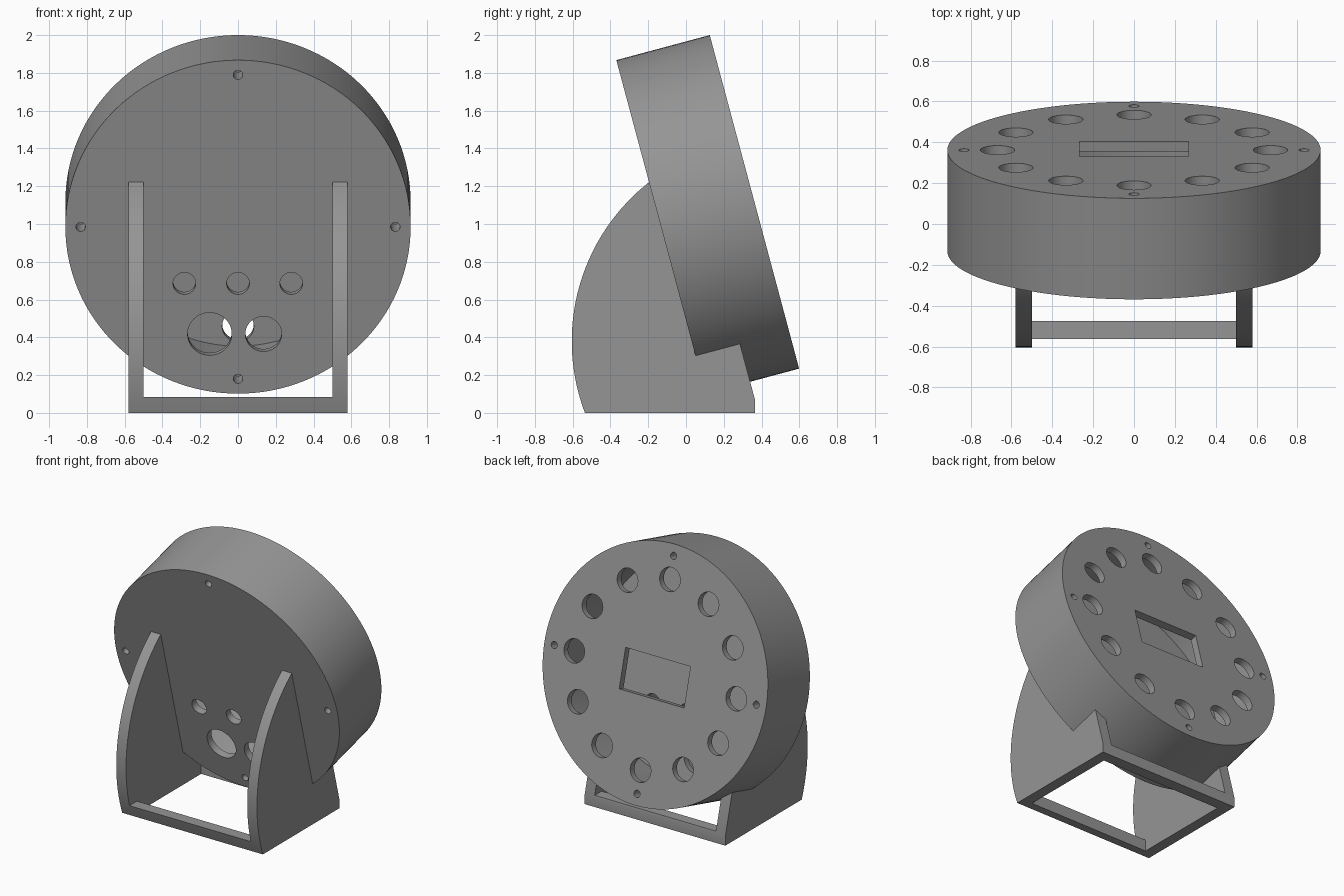
import bpy, math
from mathutils import Matrix, Vector

if "Cube" in bpy.data.objects:
    bpy.data.objects.remove(bpy.data.objects["Cube"])

grey = bpy.data.materials.new("plain grey")
grey.diffuse_color = (0.3, 0.3, 0.3, 1)
grey.use_nodes = True
grey.node_tree.nodes["Principled BSDF"].inputs["Base Color"].default_value = grey.diffuse_color

R, HALF, SKIN = 0.914, 0.256, 0.052
TILT = Matrix.Translation((0, 0.115, 1.051)) @ Matrix.Rotation(math.radians(105), 4, 'X')


def activate(ob):
    bpy.ops.object.select_all(action='DESELECT')
    ob.select_set(True)
    bpy.context.view_layer.objects.active = ob


def cylinder(name, r, z0, z1, x=0, y=0, sides=40):
    """Cylinder in the tilted housing frame; +z is the front face."""
    bpy.ops.mesh.primitive_cylinder_add(vertices=sides, radius=r, depth=z1 - z0)
    ob = bpy.context.object
    ob.name = name
    ob.matrix_world = TILT @ Matrix.Translation((x, y, (z0 + z1) / 2))
    return ob


def box(name, size, loc):
    bpy.ops.mesh.primitive_cube_add(size=1)
    ob = bpy.context.object
    ob.name = name
    ob.matrix_world = TILT @ Matrix.Translation(loc) @ Matrix.Diagonal((*size, 1))
    return ob


def cut(target, cutter):
    mod = target.modifiers.new("cut", 'BOOLEAN')
    mod.operation, mod.solver, mod.object = 'DIFFERENCE', 'EXACT', cutter
    bpy.context.view_layer.update()
    activate(target)
    bpy.ops.object.modifier_apply(modifier=mod.name)
    bpy.data.objects.remove(cutter)


def extrude_x(name, profile, x0, x1):
    """Solid with a (y, z) profile running from x0 to x1."""
    n = len(profile)
    verts = [(x, y, z) for x in (x0, x1) for y, z in profile]
    faces = [tuple(reversed(range(n))), tuple(range(n, 2 * n))]
    faces += [(i, (i + 1) % n, n + (i + 1) % n, n + i) for i in range(n)]
    me = bpy.data.meshes.new(name)
    me.from_pydata(verts, [], faces)
    ob = bpy.data.objects.new(name, me)
    bpy.context.collection.objects.link(ob)
    activate(ob)
    bpy.ops.object.mode_set(mode='EDIT')
    bpy.ops.mesh.select_all(action='SELECT')
    bpy.ops.mesh.normals_make_consistent(inside=False)
    bpy.ops.object.mode_set(mode='OBJECT')
    return ob


def finish(ob):
    ob.data.materials.clear()
    ob.data.materials.append(grey)
    activate(ob)
    bpy.ops.object.shade_smooth_by_angle(angle=math.radians(30))


# Hollow round housing
housing = cylinder("housing", R, -HALF, HALF, sides=128)
cut(housing, cylinder("cavity", 0.777, -HALF + SKIN, HALF - SKIN, sides=96))

# Front holes: three small, two large
for x, y, r in [(-0.284, -0.31, 0.06), (0, -0.31, 0.06), (0.282, -0.31, 0.06),
                (-0.15, -0.587, 0.117), (0.135, -0.587, 0.096)]:
    cut(housing, cylinder("front_hole", r, 0.15, 0.3, x, y))

# Ring of twelve back holes and the display slot
for i in range(12):
    a = i * math.tau / 12
    cut(housing, cylinder("back_hole", 0.084, -0.3, -0.15,
                          0.668 * math.cos(a), 0.668 * math.sin(a)))
cut(housing, box("slot", (0.535, 0.29, 0.15), (0, -0.02, -0.225)))

# Screw holes on both faces
for i in range(4):
    a = i * math.tau / 4
    for z0, z1 in ((0.11, 0.3), (-0.3, -0.11)):
        cut(housing, cylinder("screw_hole", 0.025, z0, z1,
                              0.833 * math.cos(a), 0.833 * math.sin(a), 20))
finish(housing)


# Stand: curved front edge shared by the side plates and the front rail
def arc_y(z):
    return 0.465 - math.sqrt(1.07 ** 2 - (z - 0.38) ** 2)


side = [(arc_y(1.26 * i / 28), 1.26 * i / 28) for i in range(29)]
side += [(0.0, 1.26), (0.105, 1.04), (0.365, 0.07), (0.365, 0)]
for name, x0, x1 in (("left_side_plate", -0.58, -0.5), ("right_side_plate", 0.5, 0.58)):
    plate = extrude_x(name, side, x0, x1)
    # housing seat, running past the top so no sliver stays behind it
    cut(plate, cylinder("seat", R, -HALF - 0.2, HALF, sides=128))
    finish(plate)

# Front and rear rails joining the plates
rail = 0.085
front = [(arc_y(rail * i / 2), rail * i / 2) for i in range(3)] + [(-0.475, rail), (-0.475, 0)]
finish(extrude_x("front_rail", front, -0.5, 0.5))
rear = [(0.28, 0), (0.28, rail), (0.361, rail), (0.365, 0.07), (0.365, 0)]
finish(extrude_x("rear_rail", rear, -0.5, 0.5))
